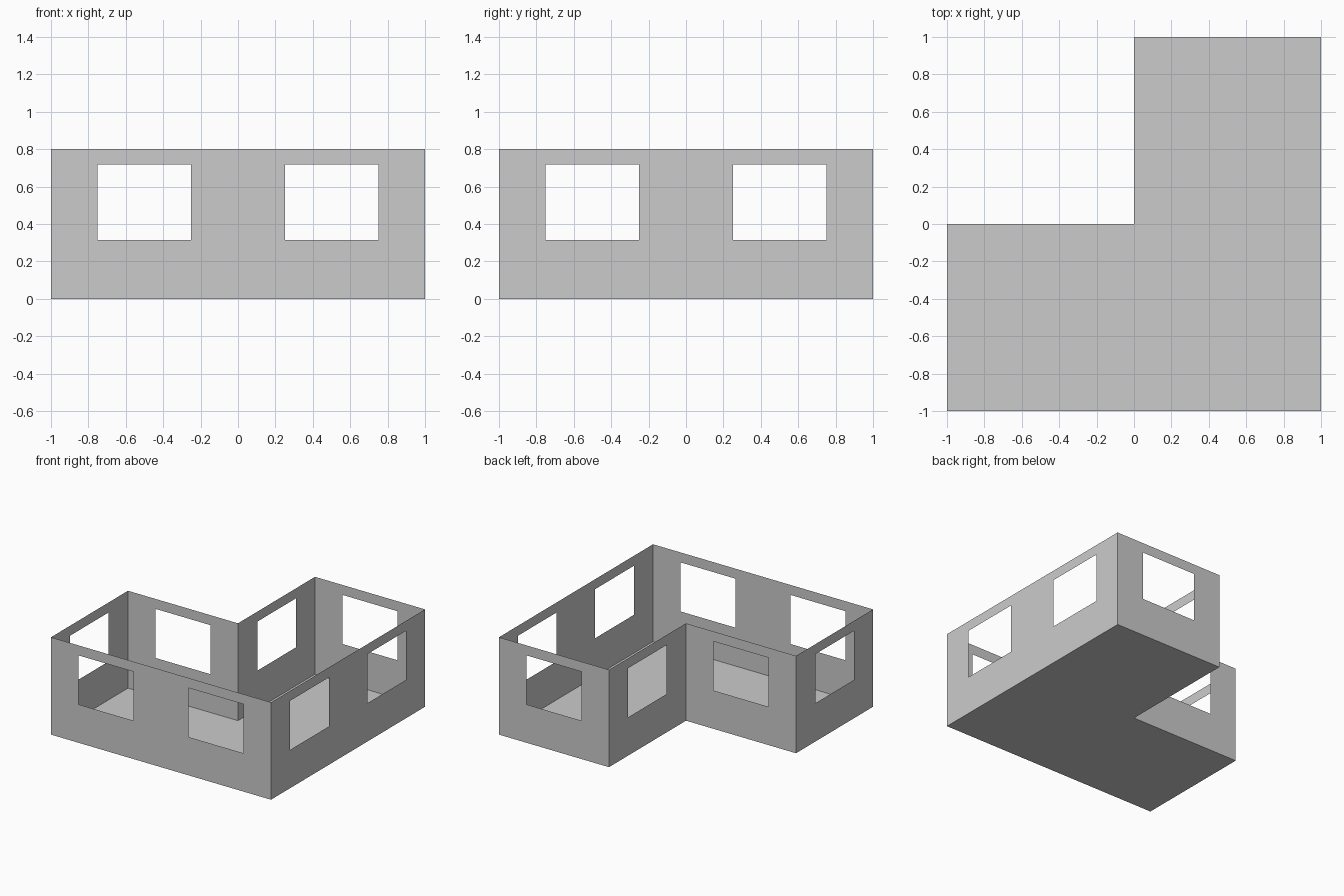
import bpy, bmesh
from mathutils import Vector

if "Cube" in bpy.data.objects:
    bpy.data.objects.remove(bpy.data.objects["Cube"])

HEIGHT = 0.8
COLS = (0.0, 0.25, 0.75, 1.0)         # window position across a one-unit bay
ROWS = (0.0, 0.315, 0.718, HEIGHT)    # window sill and head heights

# L-shaped plan, one corner per one-unit bay, counter-clockwise
PLAN = [Vector(p) for p in ((-1, -1), (0, -1), (1, -1), (1, 0),
                            (1, 1), (0, 1), (0, 0), (-1, 0))]


def finish(bm, name):
    mesh = bpy.data.meshes.new(name)
    bm.to_mesh(mesh)
    bm.free()
    obj = bpy.data.objects.new(name, mesh)
    bpy.context.collection.objects.link(obj)
    return obj


def add_bay(bm, a, b):
    """Thin wall panel from a to b: a 3 x 3 grid with the middle left open."""
    for i in range(3):
        for j in range(3):
            if i == j == 1:
                continue
            p, q = a.lerp(b, COLS[i]), a.lerp(b, COLS[i + 1])
            lo, hi = ROWS[j], ROWS[j + 1]
            bm.faces.new([bm.verts.new((*c, z)) for c, z in
                          ((p, lo), (q, lo), (q, hi), (p, hi))])


# Walls: one windowed bay per plan edge, welded together
bm = bmesh.new()
for k, a in enumerate(PLAN):
    add_bay(bm, a, PLAN[(k + 1) % len(PLAN)])
bmesh.ops.remove_doubles(bm, verts=bm.verts, dist=1e-4)
finish(bm, "walls")

# Floor: single sheet facing down
bm = bmesh.new()
bm.faces.new([bm.verts.new((*p, 0)) for p in reversed(PLAN)])
finish(bm, "floor")
